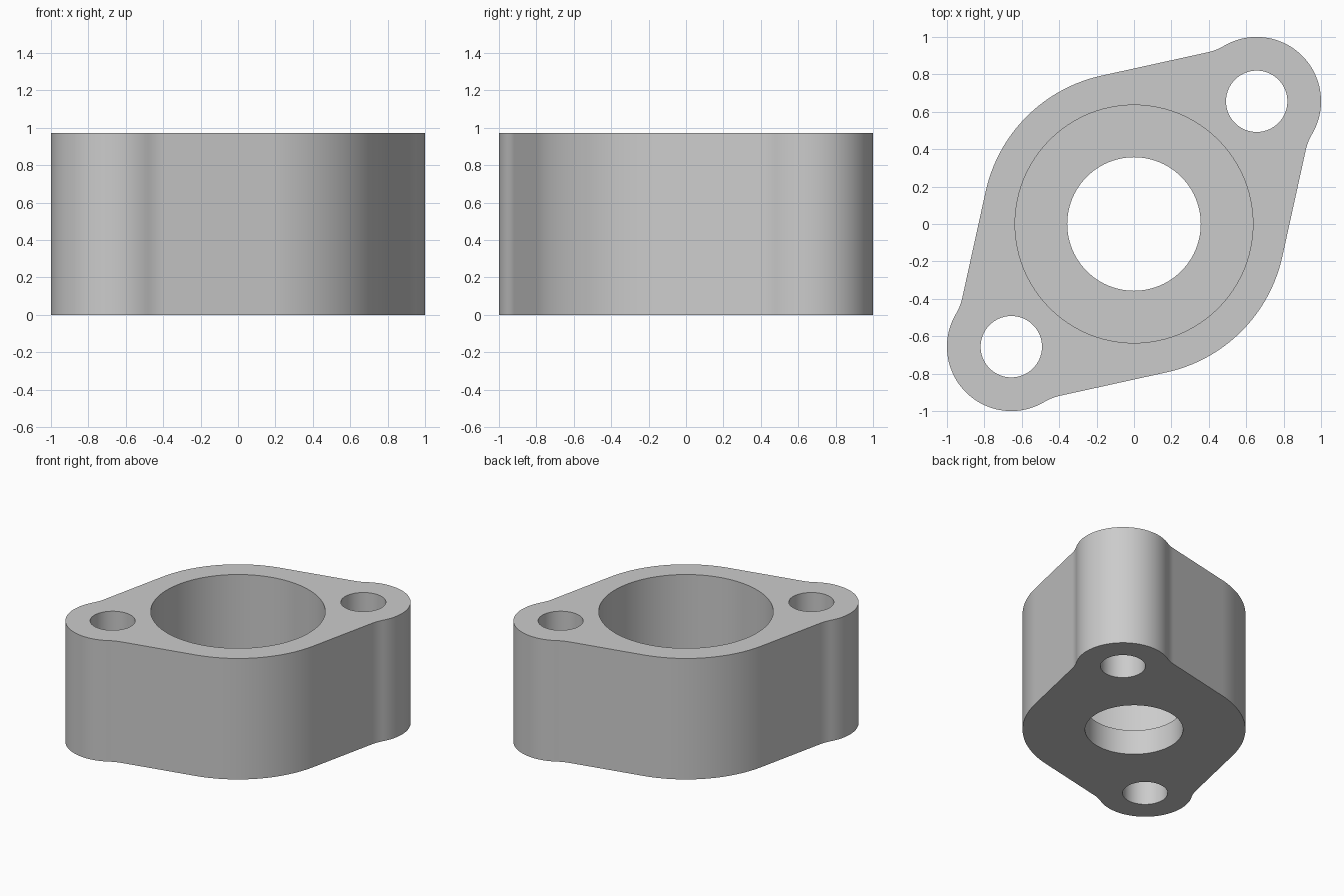
import bpy
import bmesh
from math import radians, degrees, cos, sin, acos, sqrt, pi
from mathutils import Vector, Matrix

HEIGHT = 0.973
EAR_R, EAR_D = 0.344, 0.656 * sqrt(2)   # bolt ear radius, distance from the axis
HUB_R, FILLET = 0.812, 0.3
FLOOR = 0.2                             # top of the lip inside the bore

if "Cube" in bpy.data.objects:
    bpy.data.objects.remove(bpy.data.objects["Cube"], do_unlink=True)

steel = bpy.data.materials.new("light grey")
steel.use_nodes = True
grey = (0.6, 0.6, 0.6, 1)
steel.diffuse_color = grey
steel.node_tree.nodes["Principled BSDF"].inputs["Base Color"].default_value = grey


def polar(r, a):
    return Vector((r * cos(a), r * sin(a), 0))


def arc(centre, r, start, end, steps):
    return [centre + polar(r, start + (end - start) * i / steps) for i in range(steps + 1)]


def mesh_object(name, bm):
    mesh = bpy.data.meshes.new(name)
    bm.to_mesh(mesh)
    bm.free()
    obj = bpy.data.objects.new(name, mesh)
    bpy.context.collection.objects.link(obj)
    mesh.materials.append(steel)
    return obj


def cylinder(name, r, x, y, bottom, top):
    bm = bmesh.new()
    bmesh.ops.create_cone(bm, cap_ends=True, segments=96, radius1=r, radius2=r,
                          depth=top - bottom,
                          matrix=Matrix.Translation((x, y, (top + bottom) / 2)))
    return mesh_object(name, bm)


# Quarter outline: ear arc, concave fillet, straight flank, hub arc
slope = radians(57.4)
ear = Vector((EAR_D, 0, 0))
gap = HUB_R - EAR_D * cos(slope)
turn = slope + acos((gap + FILLET) / (EAR_R + FILLET))
fillet_centre = ear + polar(EAR_R + FILLET, turn)
quarter = arc(ear, EAR_R, 0, turn, 24)
quarter += arc(fillet_centre, FILLET, turn + pi, slope + pi, 8)[1:]
quarter += arc(Vector(), HUB_R, slope, pi / 2, 16)

# Mirror to the full outline and turn it onto the diagonal
half = quarter + [Vector((-p.x, p.y, 0)) for p in reversed(quarter[:-1])]
outline = half + [Vector((p.x, -p.y, 0)) for p in reversed(half[1:-1])]
diagonal = Matrix.Rotation(pi / 4, 3, "Z")

bm = bmesh.new()
base = bm.faces.new([bm.verts.new(diagonal @ p) for p in outline])
top = bmesh.ops.extrude_face_region(bm, geom=[base])["geom"]
bmesh.ops.translate(bm, vec=(0, 0, HEIGHT),
                    verts=[v for v in top if isinstance(v, bmesh.types.BMVert)])
bmesh.ops.recalc_face_normals(bm, faces=bm.faces)
flange = mesh_object("flange_body", bm)

# Stepped centre bore and two bolt holes
bolt = 0.656
cutters = [
    cylinder("bore_cutter", 0.636, 0, 0, FLOOR, 1.5),
    cylinder("lip_cutter", 0.357, 0, 0, -0.5, 1.2),
    cylinder("left_bolt_cutter", 0.164, bolt, bolt, -0.5, 1.5),
    cylinder("right_bolt_cutter", 0.164, -bolt, -bolt, -0.5, 1.5),
]
bpy.context.view_layer.objects.active = flange
for cutter in cutters:
    cutter.hide_render = True
    mod = flange.modifiers.new(cutter.name, "BOOLEAN")
    mod.operation = "DIFFERENCE"
    mod.solver = "EXACT"
    mod.object = cutter
    bpy.ops.object.modifier_apply(modifier=mod.name)
    bpy.data.objects.remove(cutter, do_unlink=True)

bpy.ops.object.select_all(action="DESELECT")
flange.select_set(True)
bpy.ops.object.shade_smooth_by_angle(angle=radians(30))
